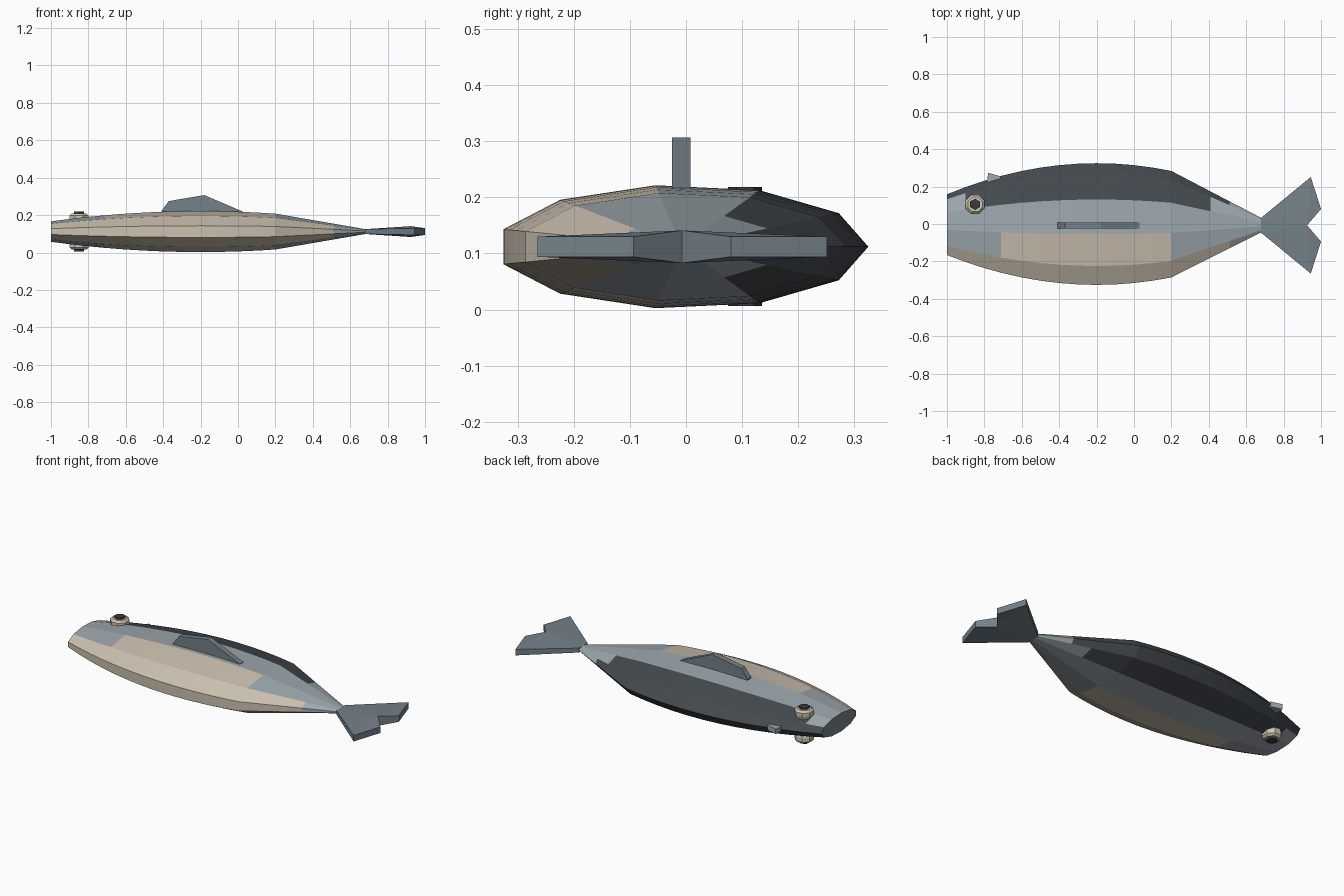
import bpy, bmesh, math
from mathutils import Vector

old = bpy.data.objects.get("Cube")
if old:
    bpy.data.objects.remove(old, do_unlink=True)

CY, CZ = -0.007, 0.112   # long axis of the body


def material(name, *rgb):
    lin = [((c / 255 + 0.055) / 1.055) ** 2.4 for c in rgb] + [1]
    m = bpy.data.materials.new(name)
    m.use_nodes = True
    m.diffuse_color = lin
    m.node_tree.nodes["Principled BSDF"].inputs["Base Color"].default_value = lin
    return m


grey = material("flank_grey", 157, 168, 174)
dark = material("back_charcoal", 68, 74, 79)
cream = material("belly_cream", 203, 192, 175)
slate = material("fin_slate", 117, 129, 138)
black = material("pupil_dark", 55, 60, 64)
bone = material("eye_bone", 208, 198, 178)


def finish(name, bm, *mats):
    bmesh.ops.recalc_face_normals(bm, faces=bm.faces[:])
    mesh = bpy.data.meshes.new(name)
    bm.to_mesh(mesh)
    bm.free()
    for m in mats:
        mesh.materials.append(m)
    ob = bpy.data.objects.new(name, mesh)
    bpy.context.collection.objects.link(ob)
    return ob


def loft(bm, rings):
    """Skin a list of closed rings and return faces as (ring, side, face)."""
    rows = [[bm.verts.new(p) for p in r] for r in rings]
    n = len(rows[0])
    out = []
    for i in range(len(rows) - 1):
        a, b = rows[i], rows[i + 1]
        for k in range(n):
            j = (k + 1) % n
            out.append((i, k, bm.faces.new((a[k], a[j], b[j], b[k]))))
    caps = bm.faces.new(rows[0]), bm.faces.new(rows[-1])
    return out, caps


# Body: flattened eleven-sided hull, bowed in front and tapered to the tail
SIDES = 11


def radius(x):
    if x <= 0.2:
        return 0.332 - 0.26 * (x + 0.2) ** 2
    return 0.29 + (0.04 - 0.29) * (x - 0.2) / 0.48


xs = [-1, -0.9, -0.8, -0.71, -0.6, -0.5, -0.4, -0.3, -0.2, -0.1, 0, 0.1,
      0.2, 0.41, 0.51, 0.68]
rings = []
for x in xs:
    r = radius(x)
    rings.append([(x, CY + r * math.cos(k * math.tau / SIDES),
                   CZ + r / 3 * math.sin(k * math.tau / SIDES))
                  for k in range(SIDES)])
bm = bmesh.new()
faces, caps = loft(bm, rings)
# Colour of each long panel from back to belly: material, first x, last x
bands = {0: (1, -1, 0.51), 1: (1, -0.9, 0.41), 3: (2, -0.71, 0.2),
         4: (2, -1, 0.51), 5: (2, -1, 0.51)}
for i, k, f in faces:
    m, lo, hi = bands.get(min(k, SIDES - 1 - k), (0, 0, 0))
    mid = (xs[i] + xs[i + 1]) / 2
    f.material_index = m if lo < mid < hi else 0
caps[0].material_index = 3
finish("body", bm, grey, dark, cream, slate)

# Tail fin: forked, thickest at the notch
bm = bmesh.new()
outline = [(0.68, 0.04, 0.013), (0.945, 0.258, 0.018), (1.0, 0.087, 0.018)]
notch = (0.925, 0, 0.029)
rows = {}
for s in (1, -1):
    rows[s] = [bm.verts.new((x, CY + y, CZ + s * t)) for x, y, t in outline]
    rows[s].append(bm.verts.new((notch[0], CY, CZ + s * notch[2])))
    rows[s] += [bm.verts.new((x, CY - y, CZ + s * t)) for x, y, t in reversed(outline)]
    v = rows[s]
    for ids in ((0, 1, 3), (1, 2, 3), (3, 4, 5), (3, 5, 6), (0, 3, 6)):
        bm.faces.new([v[i] for i in ids])
a, b = rows[1], rows[-1]
for i in range(len(a)):
    j = (i + 1) % len(a)
    bm.faces.new((a[i], a[j], b[j], b[i]))
finish("tail_fin", bm, slate)


def plate(name, pts, offset, mat):
    """Flat plate from an outline, thickened by an offset vector."""
    bm = bmesh.new()
    off = Vector(offset)
    loft(bm, [[Vector(p) for p in pts], [Vector(p) + off for p in pts]])
    return finish(name, bm, mat)


# Upright side fin
plate("side_fin", [(x, -0.025, z) for x, z in
                   ((-0.41, 0.19), (-0.41, 0.222), (-0.37, 0.275), (-0.18, 0.307),
                    (0.03, 0.217), (0.03, 0.19))], (0, 0.033, 0), slate)

# Small spine on the back edge
plate("back_spine", [(x, y, CZ - 0.015) for x, y in
                     ((-0.79, 0.19), (-0.78, 0.274), (-0.715, 0.255), (-0.7, 0.19))],
      (0, 0, 0.03), grey)


# Eyes: chamfered octagonal rim with a hexagonal pupil, one on each flank
def eye_part(name, sides, steps, side, mat):
    bm = bmesh.new()
    loft(bm, [[(-0.85 + r * math.cos(k * math.tau / sides + math.pi / sides),
                0.105 + r * math.sin(k * math.tau / sides + math.pi / sides),
                CZ + side * h) for k in range(sides)] for r, h in steps])
    finish(name, bm, mat)


for label, s in (("upper", 1), ("lower", -1)):
    eye_part(label + "_eye_rim", 8, [(0.045, 0.03), (0.054, 0.065), (0.054, 0.086),
                                     (0.042, 0.097)], s, bone)
    eye_part(label + "_pupil", 6, [(0.03, 0.08), (0.03, 0.106)], s, black)
